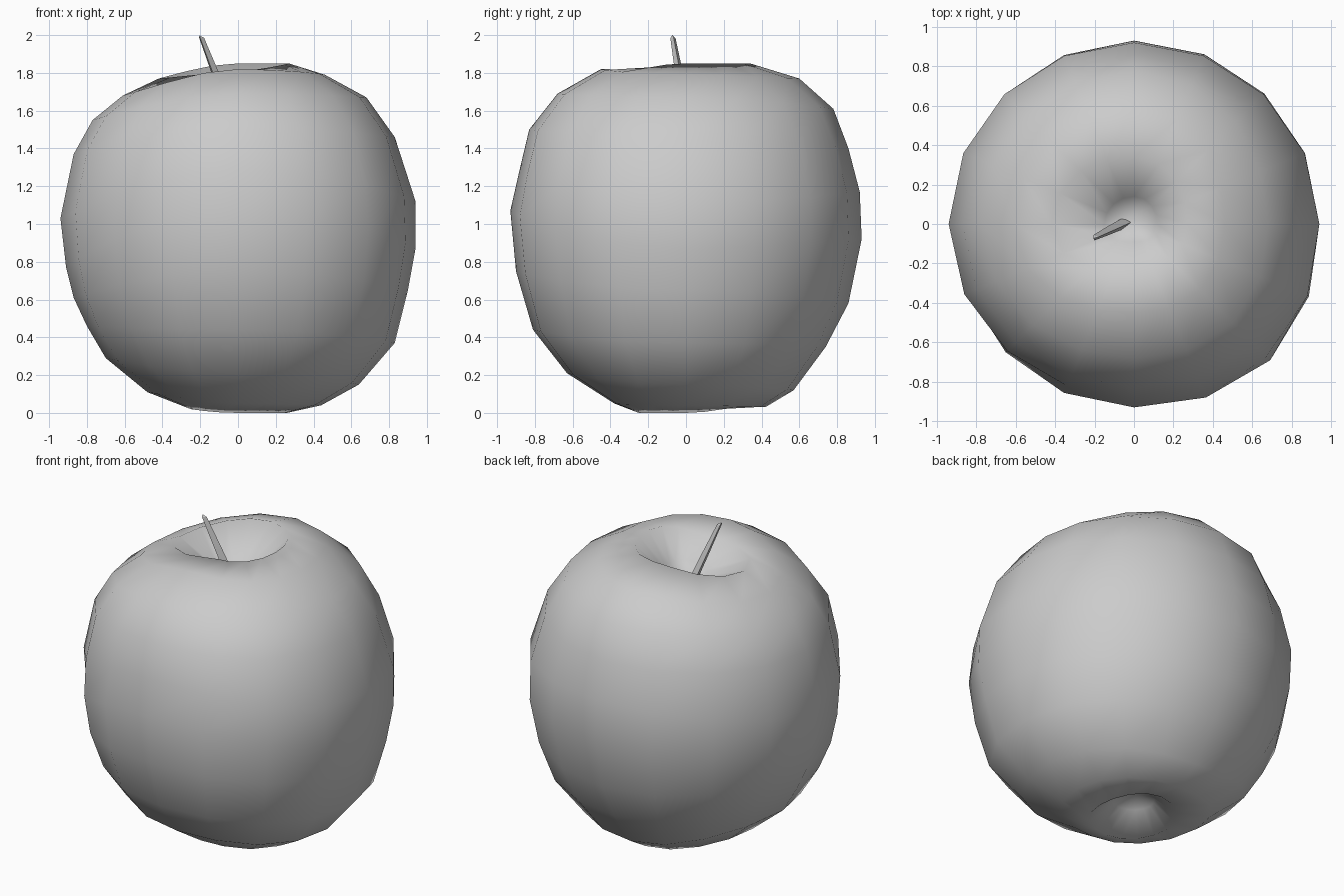
import bpy, bmesh, math
from mathutils import Vector

if "Cube" in bpy.data.objects:
    bpy.data.objects.remove(bpy.data.objects["Cube"])

SIDES = 16

# Half profiles (radius, height) of the slightly lopsided fruit, bottom to top
RIGHT = [(.12, .13), (.26, .0), (.44, .04), (.64, .15), (.83, .37), (.90, .65), (.94, .87),
         (.94, 1.12), (.83, 1.46), (.68, 1.67), (.46, 1.79), (.27, 1.85), (.12, 1.68)]
BACK = [(.12, .13), (.25, .04), (.42, .03), (.57, .12), (.74, .35), (.86, .58), (.93, .92),
        (.92, 1.17), (.86, 1.40), (.78, 1.61), (.60, 1.77), (.34, 1.85), (.14, 1.66)]
LEFT = [(.12, .13), (.25, .02), (.48, .11), (.70, .29), (.80, .46), (.87, .61), (.91, .77),
        (.94, 1.03), (.87, 1.37), (.77, 1.55), (.61, 1.68), (.42, 1.77), (.15, 1.64)]
FRONT = [(.12, .13), (.25, .0), (.38, .05), (.63, .21), (.81, .44), (.90, .75), (.93, 1.07),
         (.88, 1.29), (.83, 1.50), (.68, 1.69), (.45, 1.82), (.20, 1.81), (.09, 1.68)]


def finish(bm, name):
    bmesh.ops.recalc_face_normals(bm, faces=bm.faces)
    for f in bm.faces:
        f.smooth = True
    mesh = bpy.data.meshes.new(name)
    bm.to_mesh(mesh)
    bm.free()
    obj = bpy.data.objects.new(name, mesh)
    bpy.context.collection.objects.link(obj)
    return obj


def skin(bm, rings, bottom, top):
    loops = [[bm.verts.new(p) for p in ring] for ring in rings]
    n = len(loops[0])
    for a, b in zip(loops, loops[1:]):
        for i in range(n):
            j = (i + 1) % n
            bm.faces.new((a[i], a[j], b[j], b[i]))
    for loop, tip in ((loops[0], bottom), (loops[-1], top)):
        v = bm.verts.new(tip)
        for i in range(n):
            bm.faces.new((loop[i], loop[(i + 1) % n], v))


# Fruit: blend the four profiles around the axis
rings = []
for r_pt, b_pt, l_pt, f_pt in zip(RIGHT, BACK, LEFT, FRONT):
    ring = []
    for i in range(SIDES):
        a = 2 * math.pi * i / SIDES
        c, s = math.cos(a), math.sin(a)
        px = r_pt if c > 0 else l_pt
        py = b_pt if s > 0 else f_pt
        r = px[0] * c * c + py[0] * s * s
        z = px[1] * c * c + py[1] * s * s
        # fuller front right shoulder
        if c > 0 > s:
            r *= 1 + .045 * (2 * c * s) ** 2
        ring.append((r * c, r * s, z))
    rings.append(ring)
bm = bmesh.new()
skin(bm, rings, (0, 0, .19), (-.03, .03, 1.57))
finish(bm, "apple_body")

# Stem: leaning three-sided spike
base, tip = Vector((-.03, .01, 1.55)), Vector((-.195, -.068, 1.985))
stem_rings = []
for t, rad in ((0, .032), (.55, .025), (1, .016)):
    p = base.lerp(tip, t)
    stem_rings.append([p + Vector((math.cos(a), math.sin(a), 0)) * rad
                       for a in (math.radians(130 + 120 * k) for k in range(3))])
bm = bmesh.new()
skin(bm, stem_rings, base, tip + Vector((-.01, -.005, .015)))
stem = finish(bm, "stem")
for f in stem.data.polygons:
    f.use_smooth = False
